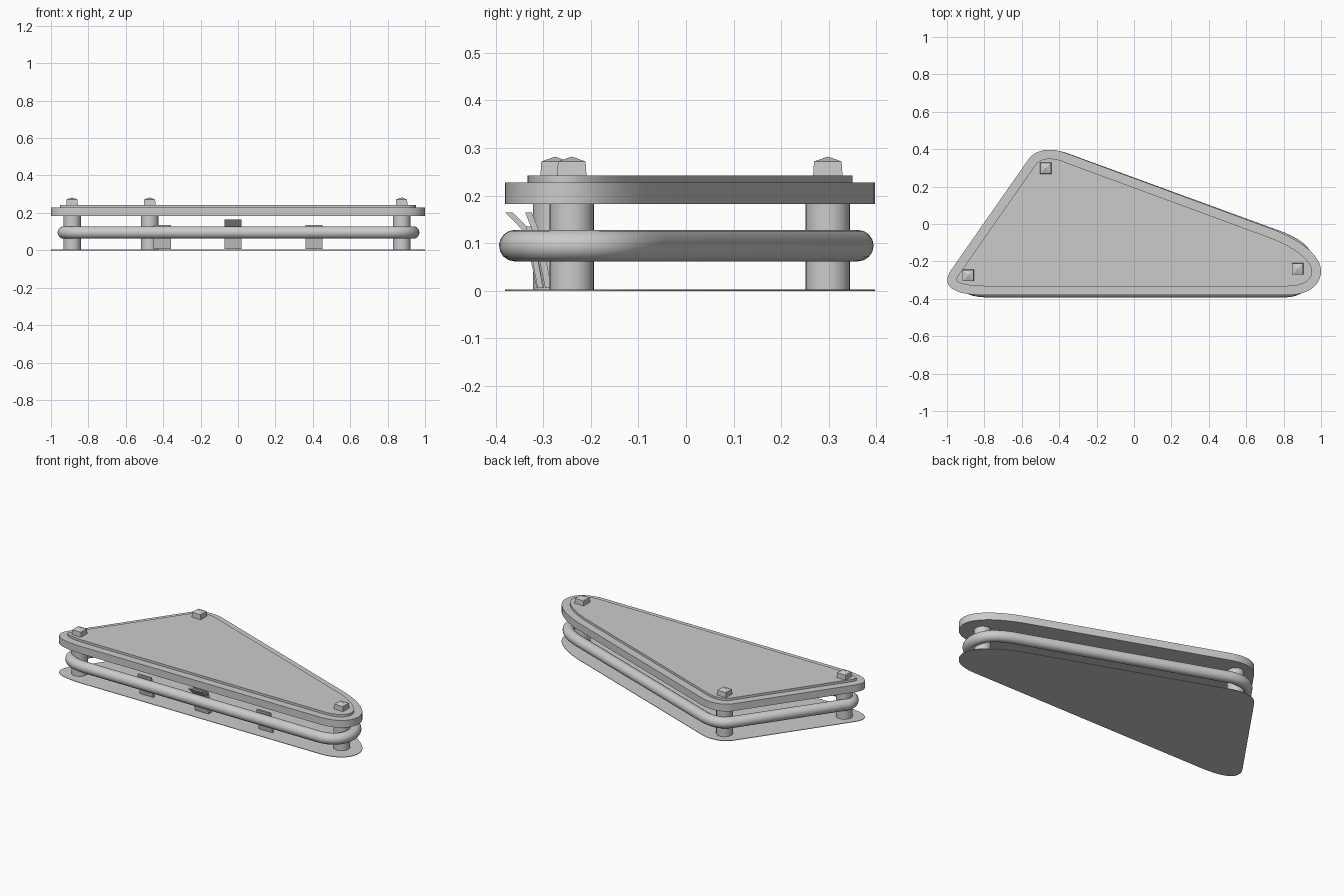
import bpy, bmesh, math
from mathutils import Vector, geometry

if "Cube" in bpy.data.objects:
    bpy.data.objects.remove(bpy.data.objects["Cube"])


def loop_points(segments, steps):
    """Closed outline from cubic corner curves joined by straight edges."""
    pts = []
    for seg in segments:
        a, b, c, d = [Vector((x, y, 0)) for x, y in seg]
        for p in geometry.interpolate_bezier(a, b, c, d, steps):
            if not pts or (p - pts[-1]).length > 1e-4:
                pts.append(p)
    return pts


def inset(pts, dist):
    out = []
    n = len(pts)
    for i, p in enumerate(pts):
        u = (p - pts[i - 1]).normalized()
        v = (pts[(i + 1) % n] - p).normalized()
        na, nb = Vector((-u.y, u.x, 0)), Vector((-v.y, v.x, 0))
        m = (na + nb).normalized()
        out.append(p + m * dist / max(m.dot(na), 0.5))
    return out


def finish(name, bm, smooth=True):
    bmesh.ops.recalc_face_normals(bm, faces=bm.faces)
    me = bpy.data.meshes.new(name)
    bm.to_mesh(me)
    bm.free()
    ob = bpy.data.objects.new(name, me)
    bpy.context.collection.objects.link(ob)
    if smooth:
        bpy.ops.object.select_all(action='DESELECT')
        ob.select_set(True)
        bpy.context.view_layer.objects.active = ob
        bpy.ops.object.shade_smooth_by_angle(angle=math.radians(30))
    return ob


def prism(name, pts, shift, smooth=True):
    bm = bmesh.new()
    face = bm.faces.new([bm.verts.new(p) for p in pts])
    geo = bmesh.ops.extrude_face_region(bm, geom=[face], use_keep_orig=True)
    verts = [g for g in geo['geom'] if isinstance(g, bmesh.types.BMVert)]
    bmesh.ops.translate(bm, verts=verts, vec=shift)
    return finish(name, bm, smooth)


def slab(name, pts, z0, z1):
    return prism(name, [Vector((p.x, p.y, z0)) for p in pts], (0, 0, z1 - z0))


# Rounded triangular plates
outline = loop_points([
    [(-.97, -.235), (-1.04, -.325), (-.98, -.38), (-.80, -.38)],
    [(.82, -.38), (.93, -.38), (1.0, -.33), (1.0, -.25)],
    [(1.0, -.25), (1.0, -.17), (.89, -.08), (.72, -.02)],
    [(-.38, .385), (-.46, .41), (-.53, .395), (-.565, .345)],
], 12)
slab("base_sheet", outline, 0, .003)
slab("top_plate", outline, .183, .228)
slab("raised_cover", inset(outline, .047), .228, .242)

# Rubber ring stretched around the posts
path = loop_points([
    [(-.925, -.24), (-.95, -.30), (-.91, -.36), (-.78, -.36)],
    [(.80, -.36), (.89, -.36), (.937, -.31), (.937, -.24)],
    [(.937, -.24), (.937, -.15), (.87, -.105), (.77, -.068)],
    [(-.38, .352), (-.45, .372), (-.50, .360), (-.535, .315)],
], 10)
bm = bmesh.new()
rings, n, sides, rad = [], len(path), 16, .033
for i, p in enumerate(path):
    t = ((p - path[i - 1]).normalized() + (path[(i + 1) % n] - p).normalized()).normalized()
    side = Vector((t.y, -t.x, 0))
    ring = []
    for k in range(sides):
        a = 2 * math.pi * k / sides
        ring.append(bm.verts.new(p + side * rad * math.cos(a) + Vector((0, 0, .095 + rad * math.sin(a)))))
    rings.append(ring)
for i in range(n):
    a, b = rings[i - 1], rings[i]
    for k in range(sides):
        bm.faces.new((a[k - 1], b[k - 1], b[k], a[k]))
finish("rubber_ring", bm)

# Posts with square, peaked nuts
for label, x, y in (("left", -.887, -.275), ("back", -.472, .298), ("right", .875, -.24)):
    circle = [Vector((x + .047 * math.cos(a), y + .047 * math.sin(a), 0))
              for a in (2 * math.pi * k / 24 for k in range(24))]
    slab(label + "_post", circle, 0, .185)
    bm = bmesh.new()
    low, high = [[bm.verts.new((x + s * w, y + t * w, z)) for s, t in ((-1, -1), (1, -1), (1, 1), (-1, 1))]
                 for w, z in ((.031, .240), (.029, .272))]
    peak = bm.verts.new((x, y, .282))
    bm.faces.new(low)
    for k in range(4):
        bm.faces.new((low[k - 1], low[k], high[k], high[k - 1]))
        bm.faces.new((high[k - 1], high[k], peak))
    finish(label + "_nut", bm, False)


# Thin contact blades standing behind the front of the ring
def blade(name, x, profile, thick=.012):
    pts = [Vector((x - .046, y, z)) for y, z in profile]
    pts += [Vector((x - .046, y + thick, z)) for y, z in reversed(profile)]
    prism(name, pts, (.092, 0, 0), False)


blade("left_blade", -.405, [(-.312, .006), (-.336, .135)])
blade("right_blade", .407, [(-.312, .006), (-.336, .135)])
blade("middle_front_blade", -.027, [(-.314, .006), (-.338, .122), (-.380, .165)], .016)
blade("middle_rear_blade", -.027, [(-.296, .006), (-.318, .115), (-.338, .165)], .014)
